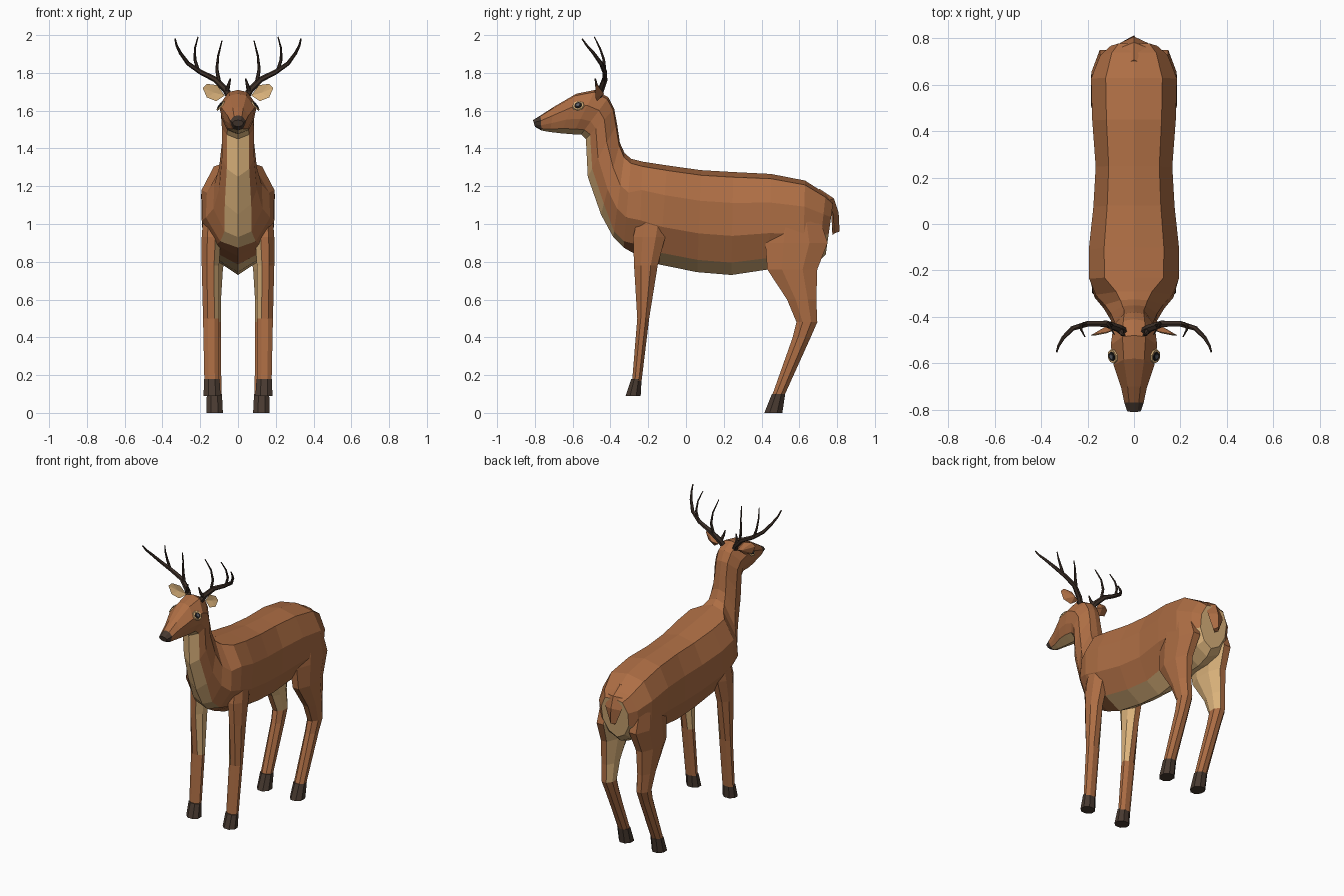
import bpy
import bmesh
from math import cos, sin, pi
from mathutils import Vector
from mathutils.bvhtree import BVHTree

default = bpy.data.objects.get("Cube")
if default:
    bpy.data.objects.remove(default, do_unlink=True)


def material(name, r, g, b):
    mat = bpy.data.materials.new(name)
    mat.use_nodes = True
    mat.diffuse_color = (r, g, b, 1)
    mat.node_tree.nodes["Principled BSDF"].inputs["Base Color"].default_value = (r, g, b, 1)
    return mat


BROWN = material("brown_coat", .42, .155, .058)
CREAM = material("cream_fur", .71, .45, .20)
HOOF = material("dark_hoof", .065, .042, .03)
ANTLER = material("antler_brown", .045, .028, .02)
BLACK = material("eye_black", .012, .011, .011)
GREY = material("eye_grey", .12, .13, .15)


def finish(name, bm, mats, rule=None, mirror=False):
    """Turn a bmesh into an object, colour its faces by rule and mirror it across x."""
    bmesh.ops.recalc_face_normals(bm, faces=bm.faces)
    if rule:
        for face in bm.faces:
            face.material_index = rule(face)
    mesh = bpy.data.meshes.new(name)
    bm.to_mesh(mesh)
    bm.free()
    for mat in mats:
        mesh.materials.append(mat)
    obj = bpy.data.objects.new(name, mesh)
    bpy.context.collection.objects.link(obj)
    if mirror:
        obj.modifiers.new("mirror", 'MIRROR')
    return obj


def loft(bm, rings, paint=lambda ring, side: 0):
    """Skin a row of equal rings and close both ends."""
    rows = [[bm.verts.new(p) for p in ring] for ring in rings]
    count = len(rows[0])
    for i, (a, b) in enumerate(zip(rows, rows[1:])):
        for j in range(count):
            k = (j + 1) % count
            bm.faces.new((a[j], a[k], b[k], b[j])).material_index = paint(i, j)
    bm.faces.new(rows[0]).material_index = paint(-1, 0)
    bm.faces.new(rows[-1]).material_index = paint(len(rows) - 1, 0)


# Body: rings given by top point, bottom point and half width;
# each section lists (fraction of the way down, share of half width)
TORSO = [(.05, .66), (.3, 1), (.62, .98), (.88, .6)]
CHEST = [(.05, .45), (.38, .97), (.66, 1), (.93, .55)]
NECK = [(.04, .5), (.35, 1), (.65, 1), (.85, .7)]
HEAD = [(.05, .5), (.35, 1), (.65, .85), (.88, .6)]
body_rings = [
    (TORSO, .78, 1.12, .74, .84, .10),
    (TORSO, .74, 1.16, .70, .80, .145),
    (TORSO, .63, 1.23, .62, .77, .185),
    (TORSO, .45, 1.265, .44, .76, .18),
    (TORSO, .25, 1.275, .24, .73, .165),
    (TORSO, .08, 1.285, .06, .745, .175),
    (TORSO, -.1, 1.31, -.14, .785, .195),
    (TORSO, -.23, 1.33, -.25, .83, .193),
    (CHEST, -.29, 1.345, -.33, .875, .17),
    (CHEST, -.325, 1.375, -.385, .93, .13),
    (NECK, -.35, 1.43, -.45, 1.05, .10),
    (NECK, -.365, 1.53, -.52, 1.25, .085),
    (NECK, -.38, 1.61, -.53, 1.45, .085),
    (HEAD, -.41, 1.67, -.555, 1.475, .092),
    (HEAD, -.48, 1.71, -.60, 1.475, .1),
    (HEAD, -.58, 1.69, -.66, 1.48, .088),
    (HEAD, -.70, 1.62, -.72, 1.487, .055),
    (HEAD, -.77, 1.575, -.765, 1.495, .042),
    (HEAD, -.81, 1.55, -.80, 1.515, .03),
]


def body_section(section, y_top, z_top, y_low, z_low, width):
    top, low = Vector((0, y_top, z_top)), Vector((0, y_low, z_low))
    half = [top.lerp(low, t) + Vector((width * w, 0, 0)) for t, w in section]
    other = [Vector((-p.x, p.y, p.z)) for p in reversed(half)]
    return [top, *half, low, *other]


def body_paint(ring, side):
    last = len(body_rings) - 1
    if ring >= last - 1:
        return 2                        # nose
    if ring == -1 or (ring == 0 and side in (3, 6)):
        return 1                        # rump patch
    chest_floor = ring in (6, 7)
    return int(side in (4, 5) and not chest_floor)


bm = bmesh.new()
loft(bm, [body_section(*r) for r in body_rings], body_paint)
bmesh.ops.recalc_face_normals(bm, faces=bm.faces)
surface = BVHTree.FromBMesh(bm)
finish("body", bm, [BROWN, CREAM, HOOF])


# Legs: rings of (height, front, back, inner, outer)
def leg_section(z, front, back, inner, outer):
    points = []
    for i in range(8):
        a = (i + .5) * pi / 4
        s = .5 / cos(pi / 8)
        points.append(Vector(((inner + outer) / 2 + (outer - inner) * s * cos(a),
                              (front + back) / 2 + (back - front) * s * sin(a), z)))
    return points


def inner_fur(face):
    c = face.calc_center_median()
    return int(face.normal.x < -.5 and c.z > .54)


def leg(name, rings, rule=None, mat=BROWN):
    bm = bmesh.new()
    loft(bm, [leg_section(*r) for r in rings])
    finish(name, bm, [mat, CREAM], rule, mirror=True)


leg("front_legs", [(1.1, -.24, -.09, .08, .18), (.93, -.28, -.11, .09, .192),
                   (.78, -.275, -.15, .1, .192), (.5, -.258, -.195, .1, .185),
                   (.17, -.285, -.235, .1, .178)], inner_fur)
leg("front_hooves", [(.18, -.29, -.235, .098, .18), (.09, -.32, -.24, .092, .182)], mat=HOOF)
leg("hind_legs", [(1.05, .47, .70, .07, .176), (.9, .42, .75, .06, .184),
                  (.76, .43, .695, .08, .185), (.6, .535, .69, .09, .18),
                  (.48, .585, .695, .09, .172), (.4, .565, .66, .09, .166),
                  (.09, .455, .52, .088, .162)], inner_fur)
leg("hind_hooves", [(.1, .455, .525, .085, .165), (0, .415, .51, .08, .168)], mat=HOOF)

# Tail: a flat wedge folded down over the rump
bm = bmesh.new()
tail = [(.70, 1.185, .05), (.775, 1.135, .07), (.80, 1.06, .06), (.805, .96, .02)]
loft(bm, [[Vector((-w, y - .02, z - .01)), Vector((0, y + .008, z)),
           Vector((w, y - .02, z - .01)), Vector((0, y - .03, z - .02))] for y, z, w in tail])
finish("tail", bm, [BROWN])

# Ears: leaf outline with a hollow cream front and a rounded brown back
bm = bmesh.new()
outline = [(.07, -.45, 1.68), (.11, -.465, 1.735), (.165, -.475, 1.742),
           (.187, -.48, 1.72), (.165, -.48, 1.67), (.115, -.47, 1.65)]
rim = [bm.verts.new(p) for p in outline]
front = bm.verts.new((.125, -.462, 1.695))
back = bm.verts.new((.11, -.435, 1.69))
for a, b in zip(rim, rim[1:] + rim[:1]):
    bm.faces.new((a, b, front))
    bm.faces.new((b, a, back))
finish("ears", bm, [BROWN, CREAM], lambda f: int(front in f.verts), mirror=True)


# Antlers: a curved main beam with tapered tines
def tube(bm, path, start, end):
    path = [Vector(p) for p in path]
    rings = []
    for i, p in enumerate(path):
        ahead = path[min(i + 1, len(path) - 1)] - path[max(i - 1, 0)]
        side = ahead.cross(Vector((0, 1, 0))).normalized()
        up = side.cross(ahead).normalized()
        r = start + (end - start) * i / (len(path) - 1)
        rings.append([p + (side * cos(a) + up * sin(a)) * r
                      for a in (k * pi / 3 for k in range(6))])
    loft(bm, rings)


bm = bmesh.new()
tube(bm, [(.035, -.47, 1.66), (.065, -.45, 1.71), (.12, -.43, 1.765), (.20, -.43, 1.805),
          (.265, -.45, 1.85), (.305, -.49, 1.905), (.325, -.525, 1.945), (.333, -.55, 1.98)],
     .02, .004)
tube(bm, [(.10, -.435, 1.75), (.112, -.43, 1.82), (.105, -.44, 1.89), (.085, -.475, 1.97)],
     .011, .003)
tube(bm, [(.21, -.43, 1.81), (.228, -.435, 1.87), (.228, -.455, 1.93), (.212, -.485, 1.99)],
     .01, .003)
tube(bm, [(.06, -.455, 1.70), (.05, -.475, 1.735), (.04, -.48, 1.77)], .014, .004)
finish("antlers", bm, [ANTLER], mirror=True)

# Eyes: thin stacked plates laid on the side of the head
spot, normal, _, _ = surface.ray_cast(Vector((1, -.57, 1.625)), Vector((-1, 0, 0)))
turn = normal.to_track_quat('Z', 'Y').to_matrix().to_4x4()
for name, radius, lift, mat in (("eye_rims", .033, .003, CREAM), ("eyes", .022, .006, BLACK),
                                ("eye_centres", .011, .008, GREY)):
    bm = bmesh.new()
    bmesh.ops.create_cone(bm, cap_ends=True, segments=8, radius1=radius,
                          radius2=radius * .9, depth=.006)
    bm.transform(turn)
    bmesh.ops.translate(bm, verts=bm.verts, vec=spot + normal * lift)
    finish(name, bm, [mat], mirror=True)
